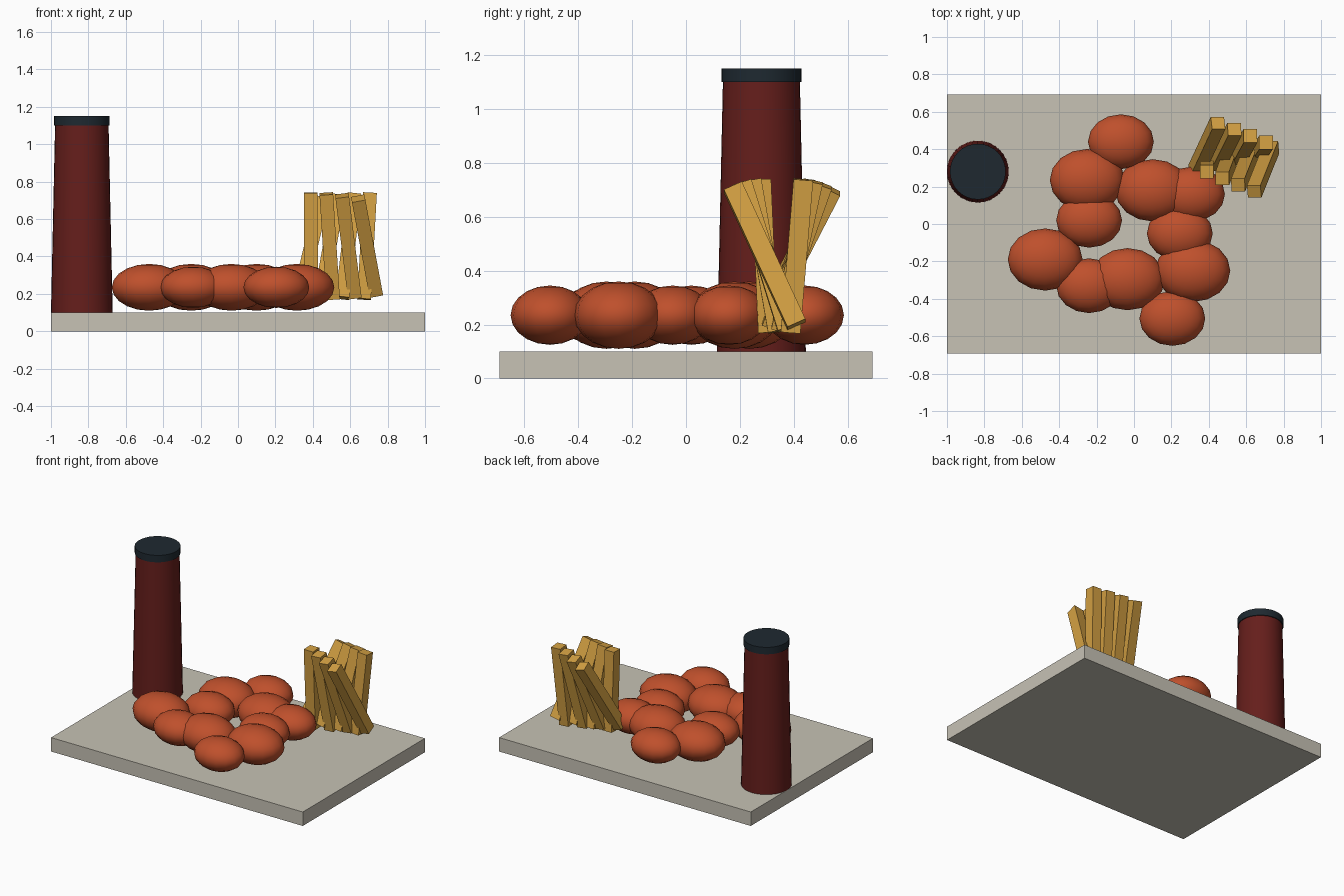
import bpy
import math

if "Cube" in bpy.data.objects:
    bpy.data.objects.remove(bpy.data.objects["Cube"])


def material(name, color):
    m = bpy.data.materials.new(name)
    m.diffuse_color = (*color, 1)
    m.use_nodes = True
    m.node_tree.nodes["Principled BSDF"].inputs["Base Color"].default_value = m.diffuse_color
    return m


STONE = material("stone", (0.57, 0.54, 0.46))
ORANGE = material("orange", (0.52, 0.08, 0.025))
GOLD = material("gold", (0.65, 0.35, 0.055))
DARK_RED = material("dark_red", (0.13, 0.013, 0.011))
SLATE = material("slate", (0.013, 0.022, 0.03))


def finish(name, mat, smooth=False):
    o = bpy.context.object
    o.name = name
    o.data.materials.append(mat)
    if smooth:
        bpy.ops.object.shade_smooth_by_angle(angle=math.radians(40))
    return o


def box(name, loc, size, mat, rot=(0, 0, 0)):
    bpy.ops.mesh.primitive_cube_add(size=1, location=loc, rotation=rot)
    o = finish(name, mat)
    o.scale = size
    return o


def cone(name, x, y, z0, z1, r0, r1, mat):
    bpy.ops.mesh.primitive_cone_add(vertices=32, radius1=r0, radius2=r1, depth=z1 - z0,
                                    location=(x, y, (z0 + z1) / 2))
    return finish(name, mat, True)


# serving board
box("board", (0, 0, 0.05), (2, 1.386, 0.1), STONE)

# bottle and its cap
cone("bottle", -0.835, 0.28, 0.1, 1.1, 0.165, 0.143, DARK_RED)
cone("bottle_cap", -0.835, 0.28, 1.1, 1.15, 0.149, 0.149, SLATE)

# flattened meat pieces: x, y, scale factor
PIECES = [(-0.07, 0.44, 0.11), (-0.25, 0.235, 0.125), (-0.24, 0.02, 0.11),
          (-0.475, -0.19, 0.125), (-0.24, -0.33, 0.11), (-0.035, -0.295, 0.125),
          (0.315, -0.25, 0.125), (0.245, -0.05, 0.11), (0.10, 0.18, 0.125),
          (0.31, 0.16, 0.11), (0.205, -0.505, 0.11)]
for i, (x, y, s) in enumerate(PIECES):
    bpy.ops.mesh.primitive_uv_sphere_add(segments=16, ring_count=10, radius=1,
                                         location=(x, y, 0.235))
    piece = finish(f"meat_piece_{i + 1}", ORANGE, True)
    piece.scale = (1.6 * s, 1.33 * s, s)

# two rows of four fries, tilting steadily from one to the next
for k in range(8):
    x = 0.39 + 0.1 * (k % 4)
    y = 0.412 if k < 4 else 0.292
    box(f"fry_{k + 1}", (x, y, 0.455), (0.073, 0.073, 0.57), GOLD,
        (-0.466 + 0.1276 * k, 0.236 - 0.06 * k, 0))
